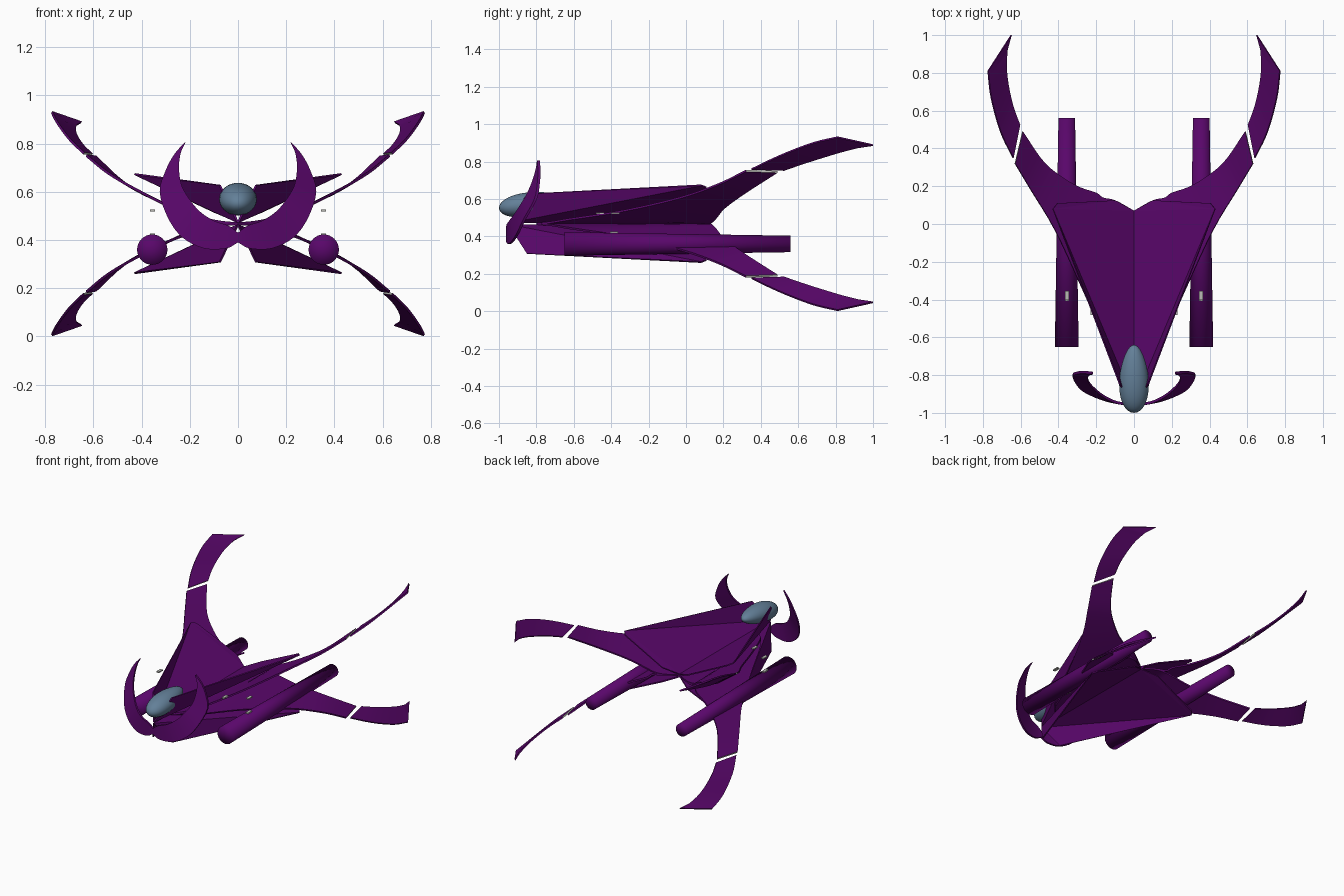
import bpy, bmesh, math
from mathutils import Vector

cube = bpy.data.objects.get("Cube")
if cube:
    bpy.data.objects.remove(cube, do_unlink=True)

MID = 0.468  # height of the horizontal symmetry plane


def material(name, rgb, rough=0.5):
    m = bpy.data.materials.new(name)
    m.use_nodes = True
    m.diffuse_color = (*rgb, 1)
    bsdf = m.node_tree.nodes["Principled BSDF"]
    bsdf.inputs["Base Color"].default_value = (*rgb, 1)
    bsdf.inputs["Roughness"].default_value = rough
    return m


PURPLE = material("deep_purple", (0.1, 0.002, 0.145))
GLASS = material("blue_grey_canopy", (0.125, 0.215, 0.315))
GREY = material("joint_grey", (0.5, 0.5, 0.47))


def finish(name, bm, mats, mirror, smooth=30, height=MID, shell=0):
    bmesh.ops.recalc_face_normals(bm, faces=bm.faces)
    mesh = bpy.data.meshes.new(name)
    bm.to_mesh(mesh)
    bm.free()
    ob = bpy.data.objects.new(name, mesh)
    bpy.context.collection.objects.link(ob)
    ob.location.z = height
    for m in mats:
        mesh.materials.append(m)
    if smooth:
        bpy.ops.object.select_all(action='DESELECT')
        ob.select_set(True)
        bpy.context.view_layer.objects.active = ob
        bpy.ops.object.shade_smooth_by_angle(angle=math.radians(smooth))
    if shell:
        mod = ob.modifiers.new("shell", 'SOLIDIFY')
        mod.thickness = shell
        mod.offset = 0
    if mirror:
        mod = ob.modifiers.new("mirror", 'MIRROR')
        mod.use_axis = ["X" in mirror, False, "Z" in mirror]
    return ob


def spline(points, steps=4):
    """Catmull-Rom curve through the points."""
    p = [Vector(q) for q in points]
    p = [2 * p[0] - p[1]] + p + [2 * p[-1] - p[-2]]
    out = []
    for a, b, c, d in zip(p, p[1:], p[2:], p[3:]):
        for i in range(steps):
            t = i / steps
            out.append(0.5 * (2 * b + (c - a) * t + (2 * a - 5 * b + 4 * c - d) * t * t
                              + (3 * b - a - 3 * c + d) * t ** 3))
    return out + [p[-2]]


def blade(name, edge_a, edge_b, thickness, mirror, cap_mats=(0, 0), height=MID, tip=()):
    """Thin curved plate between two edge curves, with an optional straight tip."""
    t = Vector(thickness) / 2
    pairs = list(zip(spline(edge_a), spline(edge_b)))
    if tip:
        pairs.append([Vector(p) for p in tip])
    bm = bmesh.new()
    rings = [[bm.verts.new(p) for p in (a + t, b + t, b - t, a - t)] for a, b in pairs]
    for r, s in zip(rings, rings[1:]):
        for i in range(4):
            j = (i + 1) % 4
            bm.faces.new((r[i], r[j], s[j], s[i]))
    for ring, mat in zip((rings[0], rings[-1]), cap_mats):
        bm.faces.new(ring).material_index = mat
    return finish(name, bm, [PURPLE, GREY], mirror, height=height)


# Hull: thin V-shaped delta plates, one quarter mirrored across and below
bm = bmesh.new()
nose, shoulder, tip, corner, notch, tail = [bm.verts.new(p) for p in (
    (0, -0.95, 0.005), (0.075, -0.85, 0.16), (0.43, 0.08, 0.206),
    (0.405, 0.11, 0.195), (0.1, 0.125, 0.05), (0, 0.07, 0.008))]
for face in ((nose, shoulder, tip), (nose, tip, tail),
             (tail, tip, notch), (tip, corner, notch)):
    bm.faces.new(face)
finish("hull_plates", bm, [PURPLE], "XZ", smooth=0, shell=0.008)

# Four curved inner wings
blade("inner_wings",
      [(0, -0.8, 0), (0.08, -0.72, 0.008), (0.15, -0.62, 0.025), (0.28, -0.33, 0.07),
       (0.42, -0.03, 0.14), (0.54, 0.17, 0.21), (0.63, 0.32, 0.283)],
      [(0, 0.07, 0), (0.1, 0.125, 0.002), (0.165, 0.14, 0.01), (0.2, 0.165, 0.035),
       (0.32, 0.21, 0.088), (0.47, 0.32, 0.168), (0.59, 0.49, 0.277)],
      (-0.004, 0, 0.01), "XZ", cap_mats=(0, 1))

# Four hooked wing tips, separated from the wings by a narrow gap
blade("wing_tips",
      [(0.64, 0.35, 0.292), (0.695, 0.46, 0.345), (0.732, 0.57, 0.392),
       (0.76, 0.69, 0.435), (0.773, 0.81, 0.463)],
      [(0.605, 0.525, 0.287), (0.64, 0.62, 0.32), (0.665, 0.73, 0.355),
       (0.676, 0.83, 0.385), (0.672, 0.92, 0.408)],
      (-0.006, 0, 0.008), "XZ", cap_mats=(1, 0),
      tip=((0.652, 0.998, 0.421), (0.65, 1.0, 0.42)))


# Pair of crescent blades swept around the nose
def wrap(points):
    return [(x, -0.955 + x * x + 0.35 * max(0, z - 0.47), z) for x, z in points]


blade("nose_crescents",
      wrap([(0, 0.39), (0.05, 0.365), (0.14, 0.365), (0.23, 0.41), (0.29, 0.49),
            (0.325, 0.6), (0.3, 0.69), (0.265, 0.755), (0.222, 0.805)]),
      wrap([(0, 0.43), (0.04, 0.46), (0.1, 0.48), (0.16, 0.52), (0.205, 0.575),
            (0.235, 0.63), (0.245, 0.7), (0.238, 0.76), (0.218, 0.805)]),
      (0, 0.014, 0), "X", height=0)

# Canopy: egg shape, fuller at the front, tilted up at the rear
bm = bmesh.new()
bmesh.ops.create_uvsphere(bm, u_segments=32, v_segments=20, radius=1)
for v in bm.verts:
    x, y, z = v.co
    fat = 1 - 0.18 * y
    v.co = (0.077 * x * fat, -0.82 + 0.18 * y, 0.573 + 0.064 * z * fat + 0.02 * y)
finish("canopy", bm, [GLASS], "", smooth=180, height=0)

# Tapered engine tubes
bm = bmesh.new()
bmesh.ops.create_cone(bm, cap_ends=True, cap_tris=True, segments=32,
                      radius1=0.063, radius2=0.044, depth=1.21)
for v in bm.verts:
    x, y, z = v.co
    v.co = (0.356 + x, z - 0.045, y + 0.36)
finish("engine_tubes", bm, [PURPLE], "X", smooth=180, height=0)

# Small grey mounting chips around the engines
bm = bmesh.new()
for x, y, z in ((0.355, -0.378, 0.523), (0.22, -0.46, 0.523),
                (0.355, -0.385, 0.423), (0.22, -0.42, 0.413)):
    made = bmesh.ops.create_cube(bm, size=1)
    for v in made["verts"]:
        v.co = (x + 0.02 * v.co.x, y + 0.045 * v.co.y, z + 0.008 * v.co.z)
finish("mounting_chips", bm, [GREY], "X", smooth=0, height=0)
